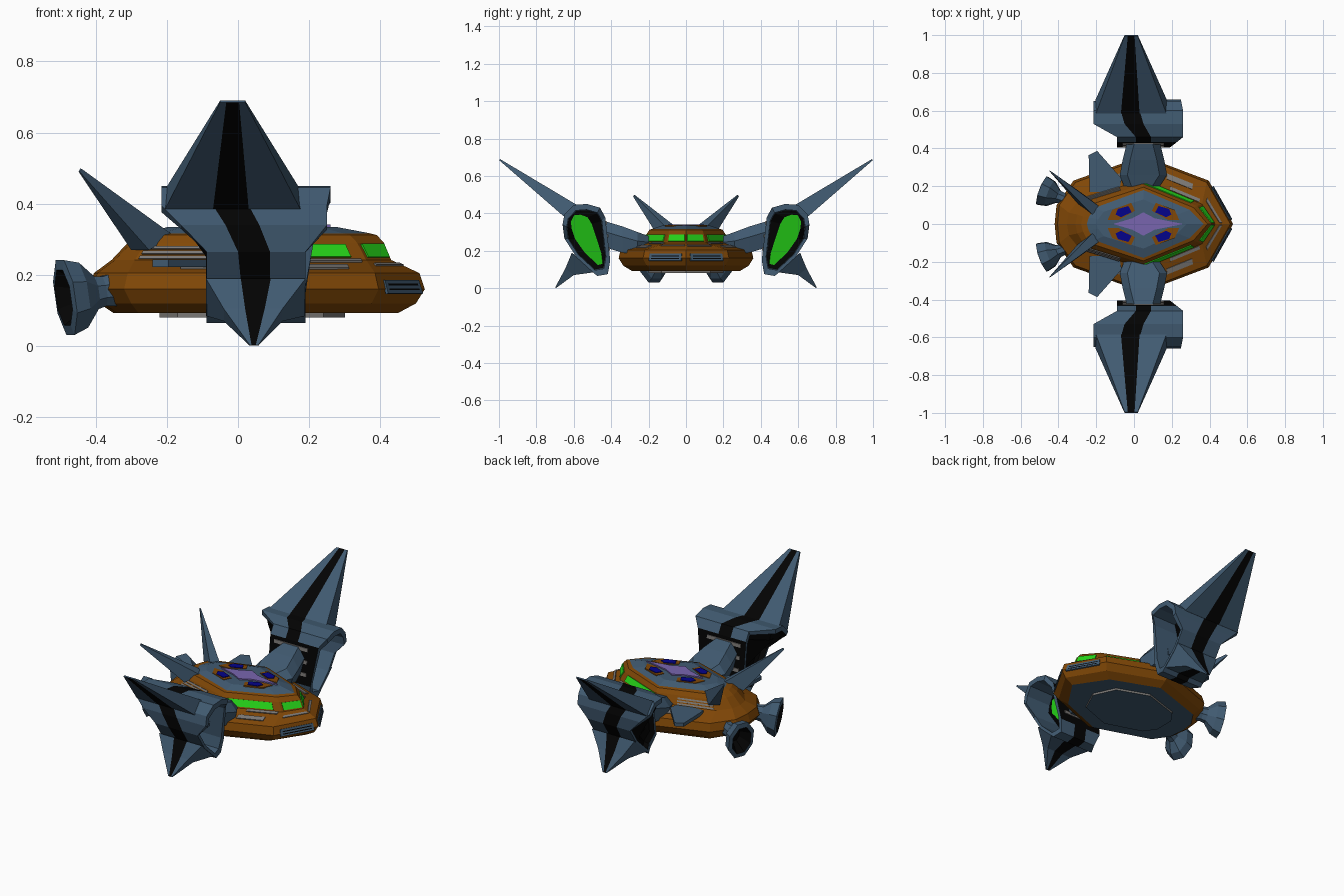
import bpy, bmesh, math
from mathutils import Vector

if "Cube" in bpy.data.objects:
    bpy.data.objects.remove(bpy.data.objects["Cube"])

def mat(name, c):
    m = bpy.data.materials.new(name)
    m.diffuse_color = (*c, 1)
    m.use_nodes = True
    m.node_tree.nodes["Principled BSDF"].inputs["Base Color"].default_value = m.diffuse_color
    return m

ORANGE, BLUE, BLACK, GREEN, PURPLE, NAVY, GREY = range(7)
MATS = [mat("burnt_orange", (.22, .064, .002)), mat("slate_blue", (.052, .103, .165)),
        mat("black", (.001, .001, .001)), mat("glass_green", (.02, .7, .01)),
        mat("purple", (.19, .13, .43)), mat("navy", (.001, .001, .26)),
        mat("light_grey", (.2, .19, .18))]

def make(name, verts, faces, mats):
    me = bpy.data.meshes.new(name)
    bm = bmesh.new()
    vs = [bm.verts.new(v) for v in verts]
    for f, m in zip(faces, mats):
        bm.faces.new([vs[i] for i in f]).material_index = m
    bmesh.ops.recalc_face_normals(bm, faces=bm.faces)
    bm.to_mesh(me)
    bm.free()
    for m in MATS:
        me.materials.append(m)
    o = bpy.data.objects.new(name, me)
    bpy.context.collection.objects.link(o)
    return o

def loft(name, rings, rule, side=1):
    """Skin closed rings; rule(i, j) colours segment i, face j; caps are i=-1 and i=len-1."""
    n, k = len(rings[0]), len(rings)
    verts = [(x, y * side, z) for r in rings for x, y, z in r]
    faces, ms = [tuple(range(n))], [rule(-1, 0)]
    for i in range(k - 1):
        for j in range(n):
            a, b = i * n + j, i * n + (j + 1) % n
            faces.append((a, b, b + n, a + n))
            ms.append(rule(i, j))
    faces.append(tuple(range((k - 1) * n, k * n)))
    ms.append(rule(k - 1, 0))
    return make(name, verts, faces, ms)

def prism(name, pts, z0, z1, cap, edge=None, side=1):
    edge = cap if edge is None else edge
    return loft(name, [[(x, y, z0) for x, y in pts], [(x, y, z1) for x, y in pts]],
                lambda i, j: edge if i == 0 else cap, side)

def patch(name, quad, u0, u1, v0, v1, m, side):
    """Thin plate on a quad a-b (bottom) / d-c (top)."""
    a, b, c, d = map(Vector, quad)
    nrm = (b - a).cross(d - a).normalized()
    if nrm.y < 0:
        nrm = -nrm
    P = lambda u, v: a.lerp(b, u).lerp(d.lerp(c, u), v)
    base = [P(u0, v0), P(u1, v0), P(u1, v1), P(u0, v1)]
    loft(name, [[p - nrm * .003 for p in base], [p + nrm * .005 for p in base]],
         lambda i, j: m, side)

def ring(z, half):
    full = half + [(x, -y) for x, y in half[-2:0:-1]]
    return [(x, y, z) for x, y in full]

# Hull and cabin: stacked ten-sided rings, nose to +x
hull = [
    ring(.093, [(.45, 0), (.33, .18), (.05, .29), (-.28, .18), (-.34, .09), (-.35, 0)]),
    ring(.12, [(.50, 0), (.375, .21), (.05, .335), (-.30, .21), (-.38, .095), (-.39, 0)]),
    ring(.16, [(.525, 0), (.395, .23), (.05, .36), (-.32, .23), (-.41, .1), (-.42, 0)]),
    ring(.205, [(.51, 0), (.385, .22), (.05, .35), (-.31, .22), (-.395, .1), (-.405, 0)]),
    ring(.242, [(.43, 0), (.36, .105), (.05, .235), (-.29, .13), (-.345, .06), (-.355, 0)]),
    ring(.29, [(.41, 0), (.335, .095), (.05, .21), (-.26, .115), (-.30, .05), (-.31, 0)]),
    ring(.312, [(.39, 0), (.315, .087), (.05, .195), (-.24, .1), (-.27, .04), (-.28, 0)]),
    ring(.317, [(.37, 0), (.295, .075), (.05, .18), (-.21, .085), (-.24, .035), (-.25, 0)]),
    ring(.334, [(.28, 0), (.23, .05), (.05, .13), (-.16, .065), (-.19, .025), (-.2, 0)])]
loft("hull", hull, lambda i, j: BLUE if i in (-1, 7, 8) else ORANGE)

# Belly plate
belly = [(.30, 0), (.24, .13), (.05, .2), (-.17, .13), (-.22, .06)]
prism("belly_plate", belly + [(x, -y) for x, y in belly[:0:-1]], .081, .096, BLUE, GREY)

# Roof star, orange roof panels and navy lights
star = [(.26, 0), (.11, .03), (.05, .062), (-.01, .03), (-.11, 0)]
prism("roof_star", star + [(x, -y) for x, y in star[-2:0:-1]], .33, .341, PURPLE)
for sx in (1, -1):
    for s in (1, -1):
        panel = [(.045, .07), (.065, .112), (.165, .075), (.19, .02), (.13, .022)]
        prism("roof_panel", [(.05 + sx * x, y) for x, y in panel], .33, .337, ORANGE, side=s)
        light = [(.062, .062), (.08, .095), (.135, .08), (.148, .05), (.12, .036)]
        prism("roof_light", [(.05 + sx * x, y) for x, y in light], .333, .341, NAVY, side=s)

def quad(i, j):
    return hull[i][j], hull[i][j + 1], hull[i + 1][j + 1], hull[i + 1][j]

# Engine bell frame: axis points back, out and slightly down
axis = Vector((-.92, .35, -.15)).normalized()
across = axis.cross(Vector((0, 0, 1))).normalized()
upward = across.cross(axis)

def bell_ring(d, r):
    c = Vector((-.31, .11, .165)) + axis * d
    return [c + across * (r * .74 * math.cos(t)) + upward * (r * math.sin(t))
            for t in [math.pi / 8 + k * math.pi / 4 for k in range(8)]]

# Pod section: y, z, back x, stripe start, stripe end, front x
pod = [(.65, .395, -.215, -.07, .03, .25), (.60, .445, -.215, -.07, .03, .26),
       (.53, .45, -.215, -.05, .05, .26), (.46, .43, -.09, .01, .09, .26),
       (.432, .38, -.09, .01, .09, .225), (.405, .15, -.09, .01, .09, .19),
       (.418, .075, -.06, .01, .09, .18), (.475, .065, -.088, .01, .09, .19),
       (.585, .165, -.088, .01, .09, .19), (.65, .265, -.088, 0, .09, .19),
       (.66, .34, -.16, -.035, .06, .25)]

def pod_ring(col, sy=1, sz=1, dx=0, shear=0):
    return [(p[col] + dx, .535 + (p[0] - .535) * sy + (p[1] - .26) * shear,
             .26 + (p[1] - .26) * sz) for p in pod]

# Colours of the pod segments from back to front
POD = {-1: BLACK, 0: BLACK, 1: BLACK, 2: BLUE, 3: BLUE, 4: BLACK, 5: BLUE,
       6: BLUE, 7: BLUE, 8: BLACK, 9: GREEN}

def fin(name, stations, s):
    """Tapered blade: each station is outer yz, inner yz, four x values; middle strip black."""
    rings = [[(x, o[0], o[1]) for x in xs] + [(x, q[0], q[1]) for x in reversed(xs)]
             for o, q, xs in stations]
    loft(name, rings, lambda i, j: BLACK if 0 <= i < len(rings) - 1 and j in (1, 5) else BLUE, s)

for s in (1, -1):
    # Windows
    patch("front_window", quad(4, 0), .06, .9, .15, .92, GREEN, s)
    patch("side_window", quad(4, 1), .13, .98, .15, .9, GREEN, s)
    # Grey trim on the deck, cabin rear and nose
    patch("window_sill", quad(3, 1), .05, .55, .82, .97, GREY, s)
    patch("nose_trim", quad(3, 0), .04, .85, .52, .68, GREY, s)
    patch("deck_slot", quad(3, 1), .2, .62, .3, .55, GREY, s)
    patch("rear_deck_slot", quad(3, 2), .3, .6, .35, .6, GREY, s)
    for k in range(3):
        patch("cabin_vent", quad(4, 2), .38, .97, .05 + .28 * k, .22 + .28 * k, GREY, s)
    patch("nose_vent", quad(2, 0), .1, .85, -.3, .55, BLUE, s)
    for k in range(2):
        patch("nose_vent_slat", quad(2, 0), .15, .8, -.1 + .3 * k, .02 + .3 * k, BLACK, s)

    # Pod with a deep framed green intake and dark back
    loft("wing_pod", [pod_ring(2, .6, .6, .04), pod_ring(2, .82, .82, .03),
                      pod_ring(2, .86, .86), pod_ring(2), pod_ring(3), pod_ring(4),
                      pod_ring(5), pod_ring(5, .82, .84), pod_ring(5, .8, .82, -.16),
                      pod_ring(5, .5, .7, -.165, .17)],
         lambda i, j: BLACK if j == 4 and 3 <= i <= 5 else POD[i], s)
    for k in range(3):
        z, y = .2 + .07 * k, .409 + .008 * k
        patch("pod_inner_slat", ((-.06, y, z), (.16, y, z), (.16, y + .002, z + .02),
                                 (-.06, y + .002, z + .02)), 0, 1, 0, 1, GREY, s)
    # Upper and lower blades
    fin("upper_fin", [((1, .685), (.994, .69), (-.05, -.033, .003, .02)),
                      ((.655, .385), (.575, .44), (-.205, -.07, .03, .175))], s)
    fin("lower_fin", [((.70, .003), (.694, .001), (.033, .038, .05, .057)),
                      ((.645, .105), (.60, .07), (-.04, .02, .075, .125)),
                      ((.61, .19), (.49, .085), (-.09, .008, .092, .19))], s)
    # Arm joining pod to hull
    arm = []
    for y, x0, x1, z0, z1 in [(.19, -.05, .13, .2, .275), (.26, -.075, .175, .18, .30),
                              (.34, -.06, .16, .19, .33), (.44, -.035, .135, .22, .36)]:
        zm = z0 + (z1 - z0) * .6
        arm.append([(x0 + .02, y, z0), (x1 - .02, y, z0), (x1, y, zm),
                    (x1 - .04, y, z1), (x0 + .04, y, z1), (x0, y, zm)])
    loft("wing_arm", arm, lambda i, j: BLUE, s)
    # Rear side fin
    prism("side_fin", [(-.24, .365), (-.195, .387), (-.065, .24), (-.08, .17), (-.235, .17)],
          .222, .243, BLUE, side=s)
    # Swept antenna blade
    loft("antenna", [[(-.30, .11, .27), (-.25, .145, .27), (-.18, .09, .31), (-.22, .05, .325)],
                     [(-.448, .28, .49), (-.445, .283, .49), (-.438, .278, .497), (-.443, .275, .499)]],
         lambda i, j: BLUE, s)
    # Engine bell
    loft("engine_bell", [bell_ring(d, r) for d, r in
                         [(0, .05), (.02, .055), (.075, .045), (.10, .05), (.145, .1),
                          (.19, .115), (.195, .085), (.13, .04)]],
         lambda i, j: BLACK if i >= 6 else BLUE, s)
